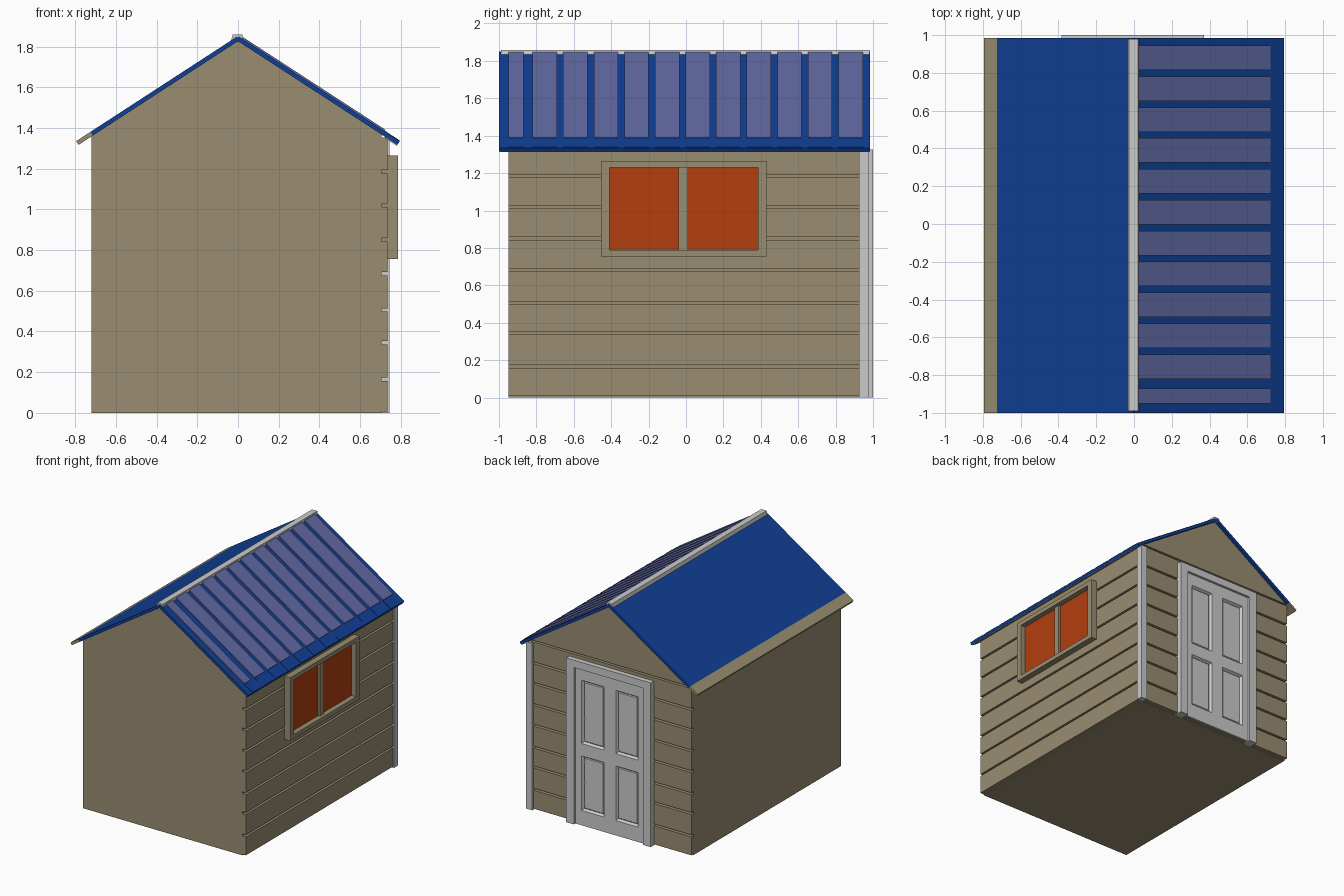
import bpy, bmesh

if "Cube" in bpy.data.objects:
    bpy.data.objects.remove(bpy.data.objects["Cube"])

def mat(name, r, g, b):
    m = bpy.data.materials.new(name)
    m.diffuse_color = (r, g, b, 1)
    m.use_nodes = True
    m.node_tree.nodes["Principled BSDF"].inputs["Base Color"].default_value = m.diffuse_color
    return m

TAN = mat("tan_wood", 0.32, 0.27, 0.165)
BLUE = mat("blue_roof", 0.005, 0.05, 0.30)
PURPLE = mat("purple_sheet", 0.12, 0.14, 0.36)
ORANGE = mat("orange_glass", 0.45, 0.05, 0.005)

def finish(bm, name, m):
    bmesh.ops.recalc_face_normals(bm, faces=bm.faces)
    me = bpy.data.meshes.new(name)
    bm.to_mesh(me)
    bm.free()
    ob = bpy.data.objects.new(name, me)
    bpy.context.collection.objects.link(ob)
    if m:
        me.materials.append(m)
    return ob

def extrude(name, pts, y0, y1, m=None):
    """Extrude an x/z profile along y."""
    bm = bmesh.new()
    f = bm.faces.new([bm.verts.new((x, y0, z)) for x, z in pts])
    r = bmesh.ops.extrude_face_region(bm, geom=[f])
    for v in r["geom"]:
        if isinstance(v, bmesh.types.BMVert):
            v.co.y = y1
    return finish(bm, name, m)

def box(name, x0, x1, y0, y1, z0, z1, m=None):
    return extrude(name, [(x0, z0), (x1, z0), (x1, z1), (x0, z1)], y0, y1, m)

def slope(name, s, xa, xb, lo, hi, y0, y1, m):
    """Sheet lying on the roof pitch; lo/hi are heights above the wall line."""
    line = lambda x, h: (s * (x + 0.4 * (h - 0.015)), 1.83 - 0.65 * x + 0.74 * (h - 0.015) + 0.011)
    return extrude(name, [line(xa, lo), line(xb, lo), line(xb, hi), line(xa, hi)], y0, y1, m)

# Wall core with gable
extrude("wall_core", [(-0.72, 0), (0.705, 0), (0.705, 1.37), (0, 1.83), (-0.72, 1.36)],
        -0.95, 0.93, TAN)

# Siding planks on the right and back walls
grooves = [0.0, 0.165, 0.345, 0.505, 0.683, 0.85, 1.02, 1.185, 1.36]
for i, (a, b) in enumerate(zip(grooves, grooves[1:])):
    a, b = a + 0.008, b - 0.008
    box(f"side_plank_{i}", 0.70, 0.735, -0.95, 0.935, a, b, TAN)
    box(f"back_plank_{i}", -0.72, 0.71, 0.925, 0.96, a, b, TAN)
extrude("back_gable", [(-0.71, 1.366), (0.71, 1.366), (0, 1.83)], 0.925, 0.96, TAN)

# Corner post
box("corner_post", 0.69, 0.745, 0.925, 0.975, 0, 1.345)

# Roof sheets and eave boards
slope("roof_left", -1, 0, 0.72, 0, 0.026, -1.0, 0.985, BLUE)
slope("eave_board_left", -1, 0.72, 0.79, 0, 0.026, -1.0, 0.985, TAN)
slope("roof_right", 1, 0, 0.79, 0, 0.026, -1.0, 0.985, BLUE)
slope("eave_board_right", 1, 0.73, 0.788, -0.006, 0.002, -0.995, 0.98, TAN)

# Raised corrugated panels on the right slope
panels = [(-0.95, -0.87)] + [(-0.82 + 0.1635 * i, -0.69 + 0.1635 * i) for i in range(11)]
for i, (a, b) in enumerate(panels):
    slope(f"roof_panel_{i}", 1, 0.012, 0.715, 0.02, 0.036, a, b, PURPLE)
    slope(f"roof_panel_end_{i}", 1, 0.715, 0.788, 0.02, 0.029, a, b, BLUE)

# Ridge cap
extrude("ridge_cap", [(-0.036, 1.822), (0.028, 1.822), (0.022, 1.858), (-0.026, 1.858)], -0.99, 0.98)

# Window frame, mullion and panes
for n, y0, y1, z0, z1 in [("bottom", -0.455, 0.43, 0.755, 0.79), ("top", -0.455, 0.43, 1.23, 1.265),
                          ("left", -0.455, -0.41, 0.79, 1.23), ("right", 0.385, 0.43, 0.79, 1.23)]:
    box(f"window_frame_{n}", 0.70, 0.785, y0, y1, z0, z1, TAN)
box("window_mullion", 0.70, 0.76, -0.04, 0.01, 0.79, 1.23, TAN)
for n, y0, y1 in [("left", -0.41, -0.04), ("right", 0.01, 0.385)]:
    box(f"window_pane_{n}", 0.70, 0.743, y0, y1, 0.79, 1.23, ORANGE)

# Door frame
box("door_jamb_left", -0.385, -0.315, 0.93, 1.0, 0, 1.325)
box("door_jamb_right", 0.30, 0.37, 0.93, 1.0, 0, 1.325)
box("door_header", -0.315, 0.30, 0.93, 1.0, 1.265, 1.325)

# Door leaf with four inset panels
xs = [-0.32, -0.26, -0.06, 0.045, 0.245, 0.305]
zs = [0.0, 0.12, 0.56, 0.66, 1.17, 1.27]
bm = bmesh.new()
grid = [[bm.verts.new((x, 0.98, z)) for z in zs] for x in xs]
cells = {(i, j): bm.faces.new([grid[i][j], grid[i][j + 1], grid[i + 1][j + 1], grid[i + 1][j]])
         for i in range(5) for j in range(5)}
bmesh.ops.recalc_face_normals(bm, faces=bm.faces)
for i in (1, 3):
    for j in (1, 3):
        f = cells[i, j]
        for thick, y in ((0.018, 0.958), (0.01, 0.966)):
            bmesh.ops.inset_region(bm, faces=[f], thickness=thick)
            for v in f.verts:
                v.co.y = y
finish(bm, "door_leaf", None)
